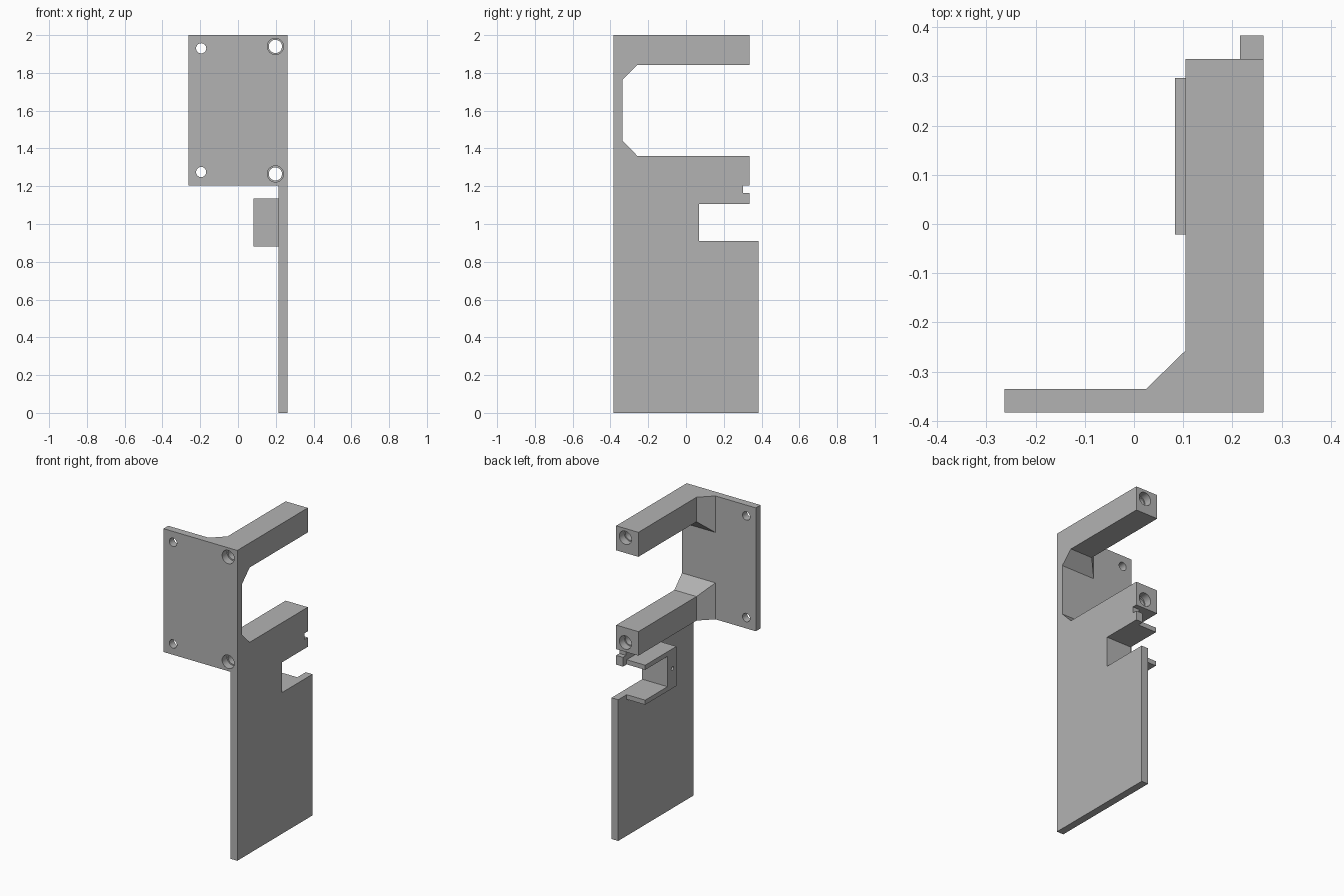
import bpy, bmesh, math
from mathutils import Matrix

if "Cube" in bpy.data.objects:
    bpy.data.objects.remove(bpy.data.objects["Cube"])

grey = bpy.data.materials.new("light grey")
grey.diffuse_color = (0.45, 0.45, 0.45, 1)
grey.use_nodes = True
grey.node_tree.nodes["Principled BSDF"].inputs["Base Color"].default_value = grey.diffuse_color


def finish(name, bm):
    bmesh.ops.recalc_face_normals(bm, faces=bm.faces)
    me = bpy.data.meshes.new(name)
    bm.to_mesh(me)
    bm.free()
    me.materials.append(grey)
    ob = bpy.data.objects.new(name, me)
    bpy.context.collection.objects.link(ob)
    return ob


def loft(name, rings):
    """Closed solid through rings that have equal point counts."""
    bm = bmesh.new()
    vs = [[bm.verts.new(p) for p in r] for r in rings]
    n = len(vs[0])
    for a, b in zip(vs, vs[1:]):
        for i in range(n):
            j = (i + 1) % n
            bm.faces.new((a[i], a[j], b[j], b[i]))
    bm.faces.new(vs[0])
    bm.faces.new(vs[-1])
    return finish(name, bm)


def side_profile(name, yz, x0, x1):
    return loft(name, [[(x, y, z) for y, z in yz] for x in (x0, x1)])


def section(y, x0, x1, z0, z1):
    return [(x0, y, z0), (x1, y, z0), (x1, y, z1), (x0, y, z1)]


def drill(name, axis, radius, start, depth, segments=32):
    """Cylinder running from start along +x or +y."""
    bm = bmesh.new()
    bmesh.ops.create_cone(bm, cap_ends=True, segments=segments, radius1=radius,
                          radius2=radius, depth=depth,
                          matrix=Matrix.Translation((0, 0, depth / 2)))
    rot = (Matrix.Rotation(math.pi / 2, 4, 'Y') if axis == 'x'
           else Matrix.Rotation(-math.pi / 2, 4, 'X'))
    bm.transform(Matrix.Translation(start) @ rot)
    return finish(name, bm)


def combine(base, other, operation):
    mod = base.modifiers.new(operation, 'BOOLEAN')
    mod.operation = operation
    mod.solver = 'EXACT'
    mod.object = other
    bpy.context.view_layer.objects.active = base
    bpy.ops.object.modifier_apply(modifier=mod.name)
    bpy.data.objects.remove(other)


F, B, R = -0.383, 0.335, 0.263      # front, arm end, right side
PB, FL = -0.335, -0.257             # plate back, end of the arm flare

# Side panel with the window, cable groove and lower notch
mount = side_profile("mounting_bracket", [
    (F, 0), (0.383, 0), (0.383, 0.91), (0.07, 0.91), (0.07, 1.105), (B, 1.105),
    (B, 1.165), (0.303, 1.165), (0.303, 1.205), (B, 1.205), (B, 1.36),
    (FL, 1.36), (PB, 1.44), (PB, 1.765), (FL, 1.842), (B, 1.842), (B, 2), (F, 2)],
    0.215, R)

# Front plate
combine(mount, loft("front_plate", [section(y, -R, R, 1.205, 2) for y in (F, PB)]), 'UNION')

# Two arms that flare where they meet the plate
for root, tip in (((1.765, 2), (1.842, 2)), ((1.205, 1.44), (1.205, 1.36))):
    arm = loft("arm", [section(F, 0.025, R, *root), section(PB, 0.025, R, *root),
                       section(FL, 0.105, R, *tip), section(B, 0.105, R, *tip)])
    combine(mount, arm, 'UNION')

# C-shaped holder around the notch
holder = side_profile("holder", [
    (-0.021, 0.88), (0.297, 0.88), (0.297, 0.91), (0.07, 0.91),
    (0.07, 1.105), (0.297, 1.105), (0.297, 1.135), (-0.021, 1.135)], 0.083, 0.24)
combine(mount, holder, 'UNION')

# Plate holes, long arm bores with counterbores, and holder screw hole
for z in (1.275, 1.93):
    combine(mount, drill("plate_hole", 'y', 0.027, (-0.195, -0.5, z), 0.3), 'DIFFERENCE')
for z in (1.265, 1.94):
    combine(mount, drill("bore", 'y', 0.035, (0.198, -0.5, z), 1), 'DIFFERENCE')
    for y in (F - 0.05, B - 0.05):
        combine(mount, drill("counterbore", 'y', 0.043, (0.198, y, z), 0.1), 'DIFFERENCE')
combine(mount, drill("screw_hole", 'x', 0.012, (0.05, 0.02, 1.008), 0.165, 16), 'DIFFERENCE')

# Keep the flat edges sharp and the bores smooth
bpy.ops.object.select_all(action='DESELECT')
mount.select_set(True)
bpy.context.view_layer.objects.active = mount
bpy.ops.object.shade_smooth_by_angle(angle=math.radians(30))
